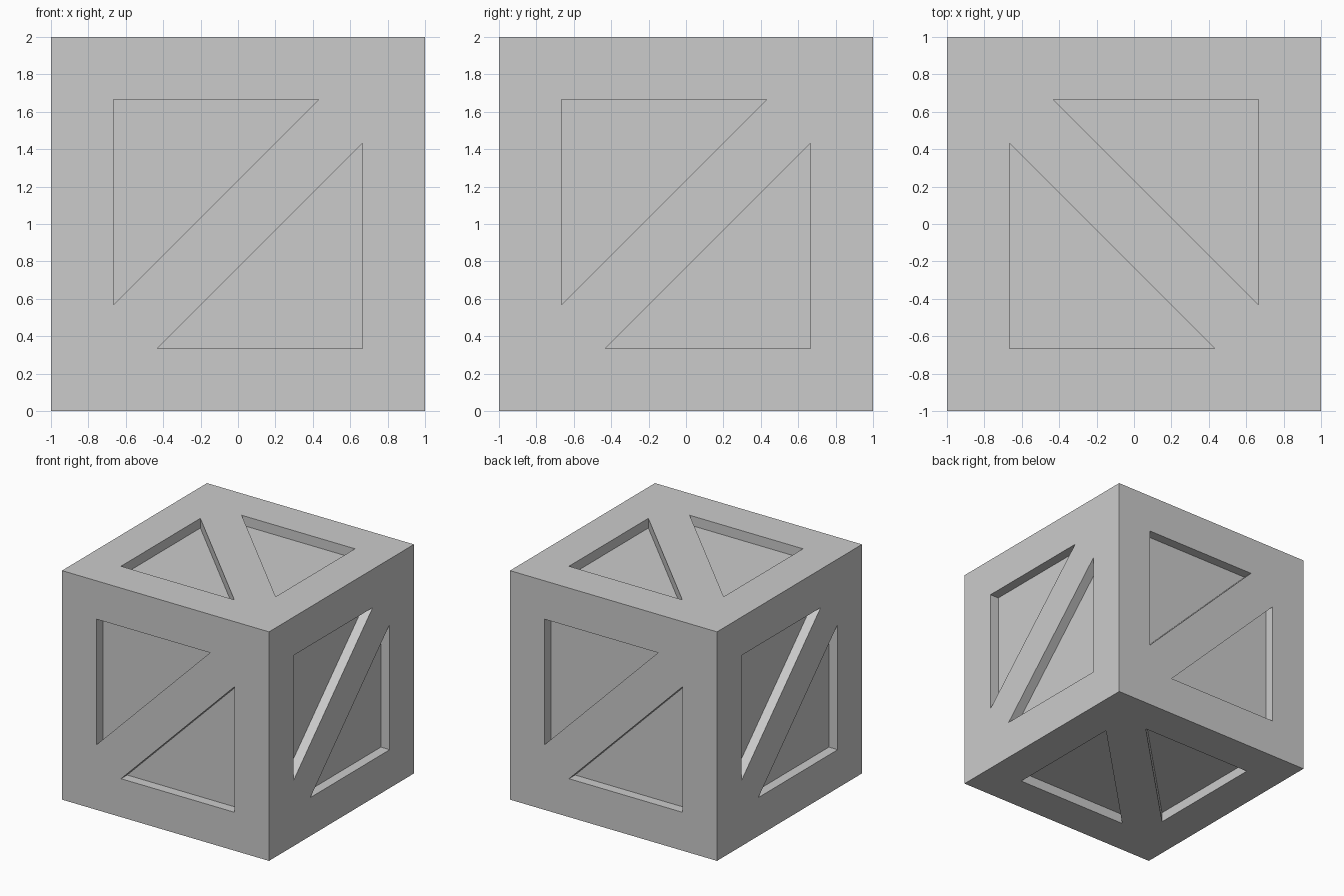
import bpy, bmesh
from mathutils import Vector

if "Cube" in bpy.data.objects:
    bpy.data.objects.remove(bpy.data.objects["Cube"])

HALF = 1.0      # half the crate width
RIM = 0.665     # inner edge of the frame
TIP = 0.43      # where the diagonal brace meets the frame
DEPTH = 0.085   # recess depth

X, Y, Z = Vector((1, 0, 0)), Vector((0, 1, 0)), Vector((0, 0, 1))
CENTRE = Z * HALF

# Right and up directions of each side, seen from outside
SIDES = [(X, Z), (Y, Z), (-X, Z), (-Y, Z), (Y, -X), (Y, X)]


def make_object(name, bm):
    mesh = bpy.data.meshes.new(name)
    bm.to_mesh(mesh)
    bm.free()
    obj = bpy.data.objects.new(name, mesh)
    bpy.context.collection.objects.link(obj)
    return obj


def add_prism(bm, u, v, sign):
    """Triangular cutter sunk into one side; sign picks the half."""
    n = u.cross(v)
    pts = [(-RIM, RIM), (TIP, RIM), (-RIM, -TIP)]
    base = [bm.verts.new(CENTRE + sign * (a * u + b * v) + n * (HALF - DEPTH))
            for a, b in pts]
    face = bm.faces.new(base)
    ext = bmesh.ops.extrude_face_region(bm, geom=[face], use_keep_orig=True)
    top = [g for g in ext["geom"] if isinstance(g, bmesh.types.BMVert)]
    bmesh.ops.translate(bm, verts=top, vec=n * (DEPTH + 0.1))


# Solid crate body
bm = bmesh.new()
bmesh.ops.create_cube(bm, size=2 * HALF)
bmesh.ops.translate(bm, verts=bm.verts, vec=CENTRE)
crate = make_object("crate", bm)

# Two triangular recesses per side, leaving a frame and diagonal brace
bm = bmesh.new()
for u, v in SIDES:
    for sign in (1, -1):
        add_prism(bm, u, v, sign)
bmesh.ops.recalc_face_normals(bm, faces=bm.faces)
cutter = make_object("recess_cutter", bm)
cutter.hide_render = True

mod = crate.modifiers.new("recesses", 'BOOLEAN')
mod.operation = 'DIFFERENCE'
mod.solver = 'EXACT'
mod.object = cutter
bpy.context.view_layer.objects.active = crate
crate.select_set(True)
bpy.ops.object.modifier_apply(modifier=mod.name)
bpy.data.objects.remove(cutter)
